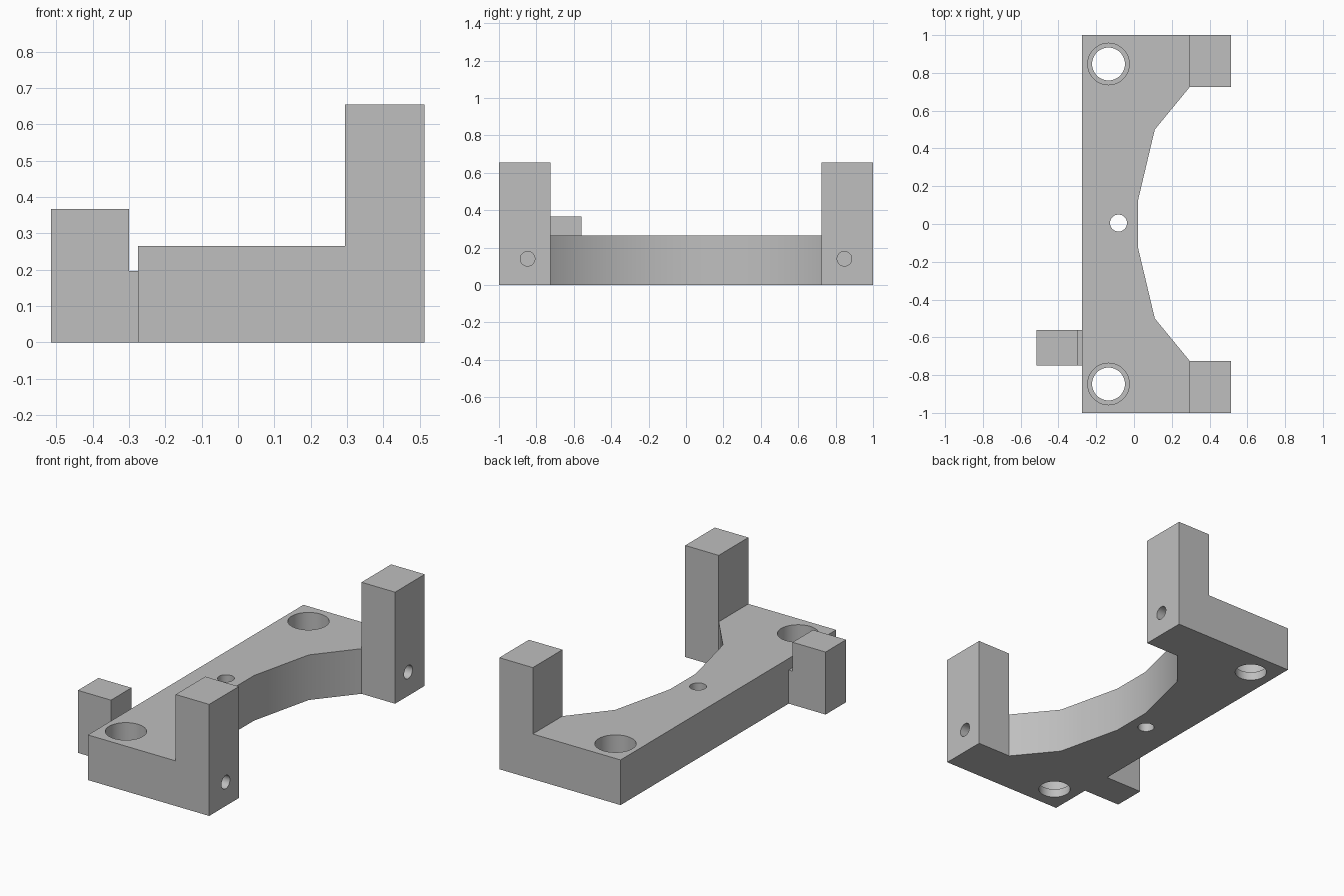
import bpy
import bmesh
import math
from mathutils import Vector

cube = bpy.data.objects.get("Cube")
if cube:
    bpy.data.objects.remove(cube, do_unlink=True)

# Single grey finish
grey = bpy.data.materials.new("plain grey")
grey.use_nodes = True
colour = (0.52, 0.52, 0.52, 1)
grey.diffuse_color = colour
grey.node_tree.nodes["Principled BSDF"].inputs["Base Color"].default_value = colour


def finish(name, bm):
    bmesh.ops.recalc_face_normals(bm, faces=bm.faces)
    mesh = bpy.data.meshes.new(name)
    bm.to_mesh(mesh)
    bm.free()
    mesh.materials.append(grey)
    obj = bpy.data.objects.new(name, mesh)
    bpy.context.collection.objects.link(obj)
    return obj


def extrude(name, points, offset):
    """Solid from an outline of 3D points pushed along an offset."""
    bm = bmesh.new()
    face = bm.faces.new([bm.verts.new(p) for p in points])
    result = bmesh.ops.extrude_face_region(bm, geom=[face], use_keep_orig=True)
    moved = [v for v in result["geom"] if isinstance(v, bmesh.types.BMVert)]
    bmesh.ops.translate(bm, verts=moved, vec=Vector(offset))
    return finish(name, bm)


def cylinder(name, start, offset, radius, sides=48):
    """Round cutter running from start along an offset."""
    axis = Vector(offset)
    turn = axis.to_track_quat("Z", "Y")
    ring = [math.tau * i / sides for i in range(sides)]
    points = [Vector(start) + turn @ Vector((radius * math.cos(a), radius * math.sin(a), 0))
              for a in ring]
    return extrude(name, points, offset)


def combine(target, tool, operation):
    mod = target.modifiers.new(tool.name, "BOOLEAN")
    mod.operation = operation
    mod.solver = "EXACT"
    mod.object = tool
    bpy.context.view_layer.objects.active = target
    bpy.ops.object.modifier_apply(modifier=mod.name)
    bpy.data.objects.remove(tool, do_unlink=True)


# Base plate with a faceted concave edge, mirrored in y
half = [(-0.275, 1), (0.4, 1), (0.4, 0.725), (0.295, 0.725), (0.11, 0.5), (0.02, 0.12)]
outline = half + [(x, -y) for x, y in reversed(half)]
bracket = extrude("bracket", [(x, y, 0) for x, y in outline], (0, 0, 0.265))

# Upright posts at both ends
for side in (-1, 1):
    corners = [(0.295, 0.725), (0.513, 0.725), (0.513, 1), (0.295, 1)]
    post = extrude("post", [(x, side * y, 0) for x, y in corners], (0, 0, 0.655))
    combine(bracket, post, "UNION")

# Hooked tab joined to the straight edge by a low neck
tab_side = [(-0.2, 0), (-0.515, 0), (-0.515, 0.367), (-0.3, 0.367), (-0.3, 0.197), (-0.2, 0.197)]
tab = extrude("tab", [(x, -0.75, z) for x, z in tab_side], (0, 0.19, 0))
combine(bracket, tab, "UNION")

# Counterbored mounting holes and blind screw holes in the posts
for side in (-1, 1):
    y = side * 0.847
    combine(bracket, cylinder("bore", (-0.135, y, 0.05), (0, 0, 0.4), 0.11), "DIFFERENCE")
    combine(bracket, cylinder("bolt_hole", (-0.135, y, -0.1), (0, 0, 0.3), 0.087), "DIFFERENCE")
    combine(bracket, cylinder("screw_hole", (0.26, y, 0.14), (0.4, 0, 0), 0.039), "DIFFERENCE")

# Small centre hole
combine(bracket, cylinder("centre_hole", (-0.082, 0.005, -0.1), (0, 0, 0.6), 0.045), "DIFFERENCE")

bpy.ops.object.select_all(action="DESELECT")
bracket.select_set(True)
bpy.context.view_layer.objects.active = bracket
bpy.ops.object.shade_smooth_by_angle(angle=math.radians(30))
